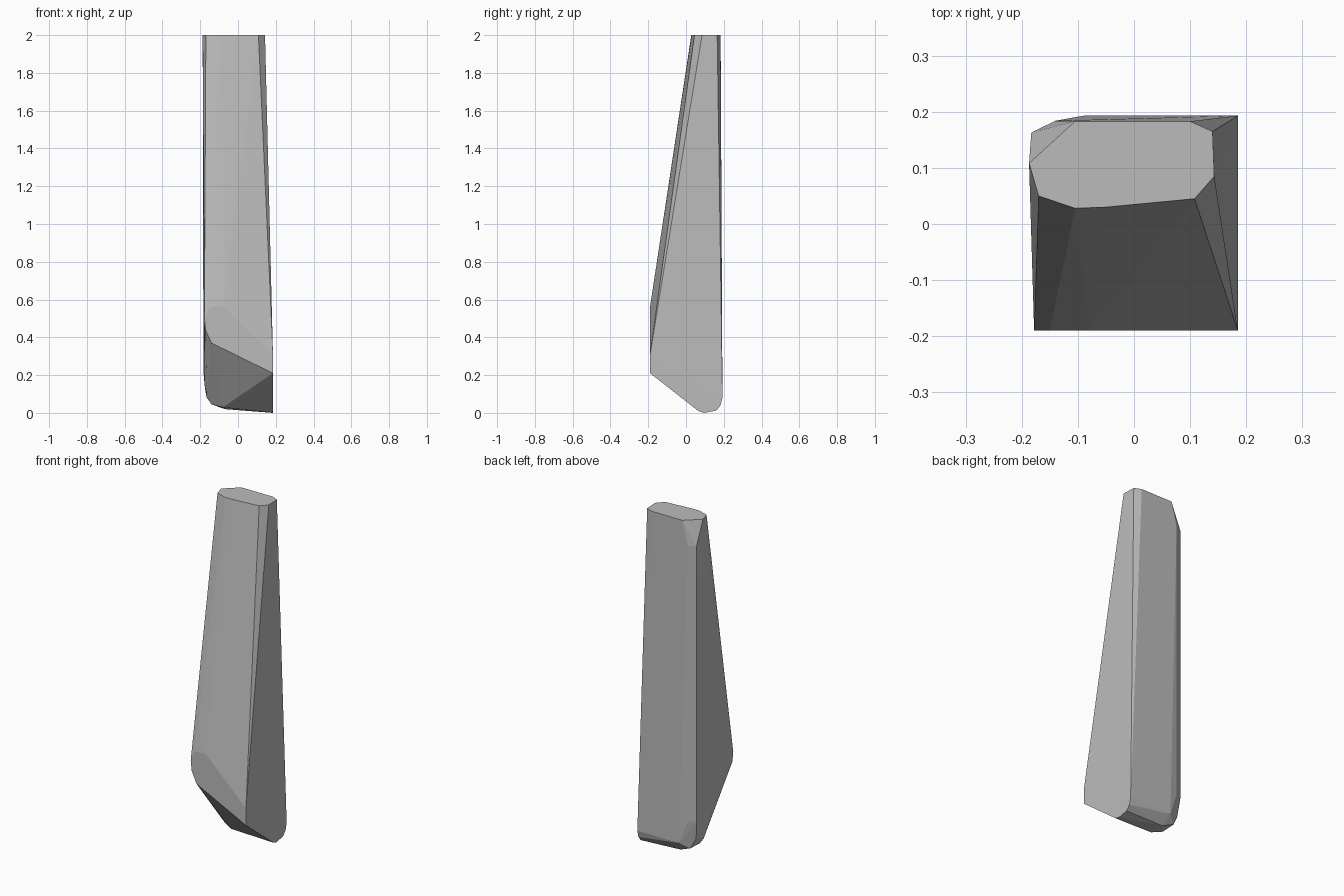
import bpy
import bmesh
import math

# Remove only the default cube
default_cube = bpy.data.objects.get("Cube")
if default_cube:
    bpy.data.objects.remove(default_cube, do_unlink=True)


def make_material(name, colour):
    material = bpy.data.materials.new(name)
    material.use_nodes = True
    material.diffuse_color = colour
    shader = material.node_tree.nodes["Principled BSDF"]
    shader.inputs["Base Color"].default_value = colour
    return material


def make_hull(name, points, material):
    """Wrap a tight faceted skin around a set of outline points."""
    mesh = bpy.data.meshes.new(name)
    shape = bmesh.new()
    for point in points:
        shape.verts.new(point)
    result = bmesh.ops.convex_hull(shape, input=shape.verts[:])
    loose = set(result["geom_interior"]) | set(result["geom_unused"])
    loose_verts = [v for v in loose if isinstance(v, bmesh.types.BMVert)]
    bmesh.ops.delete(shape, geom=loose_verts, context="VERTS")
    bmesh.ops.dissolve_limit(shape, angle_limit=math.radians(0.5),
                             verts=shape.verts[:], edges=shape.edges[:])
    bmesh.ops.recalc_face_normals(shape, faces=shape.faces[:])
    shape.to_mesh(mesh)
    shape.free()
    mesh.materials.append(material)
    obj = bpy.data.objects.new(name, mesh)
    bpy.context.collection.objects.link(obj)
    return obj


top_height = 2.0
side_x = 0.185
front_y = -0.19

# Flat top outline (x, y)
top_outline = [(-0.17, 0.05), (-0.105, 0.028), (-0.05, 0.03), (0.108, 0.045),
               (0.143, 0.085), (0.14, 0.165), (0.1, 0.183),
               (-0.105, 0.183), (-0.187, 0.108)]

# Flat right side outline (y, z)
side_outline = [(front_y, 0.21), (front_y, 0.31), (0.04, 0.03), (0.065, 0.01),
                (0.095, 0), (0.16, 0.012), (0.183, 0.04), (0.193, 0.08)]

# Flat front patch outline (x, z)
front_outline = [(-0.14, 0.37), (-0.172, 0.44), (-0.178, 0.5),
                 (-0.15, 0.56), (-0.08, 0.565)]

# Rounded lower left end
lower_left = [(-0.08, 0.045, 0.03), (-0.14, 0.07, 0.045), (-0.165, 0.07, 0.08),
              (-0.178, 0.07, 0.16), (-0.07, 0.15, 0.02), (-0.14, 0.16, 0.05),
              (-0.172, 0.15, 0.11), (-0.09, 0.193, 0.08)]

# Bevelled back left edge, with its cut corner under the top
back_left = [(x, y, z) for z in (0.22, 1.86)
             for x, y in ((-0.183, 0.163), (-0.14, 0.184))]

points = [(x, y, top_height) for x, y in top_outline]
points += [(side_x, y, z) for y, z in side_outline]
points += [(x, front_y, z) for x, z in front_outline]
points += lower_left + back_left

grey = make_material("plain grey", (0.5, 0.5, 0.5, 1))
make_hull("tapered_shard", points, grey)
